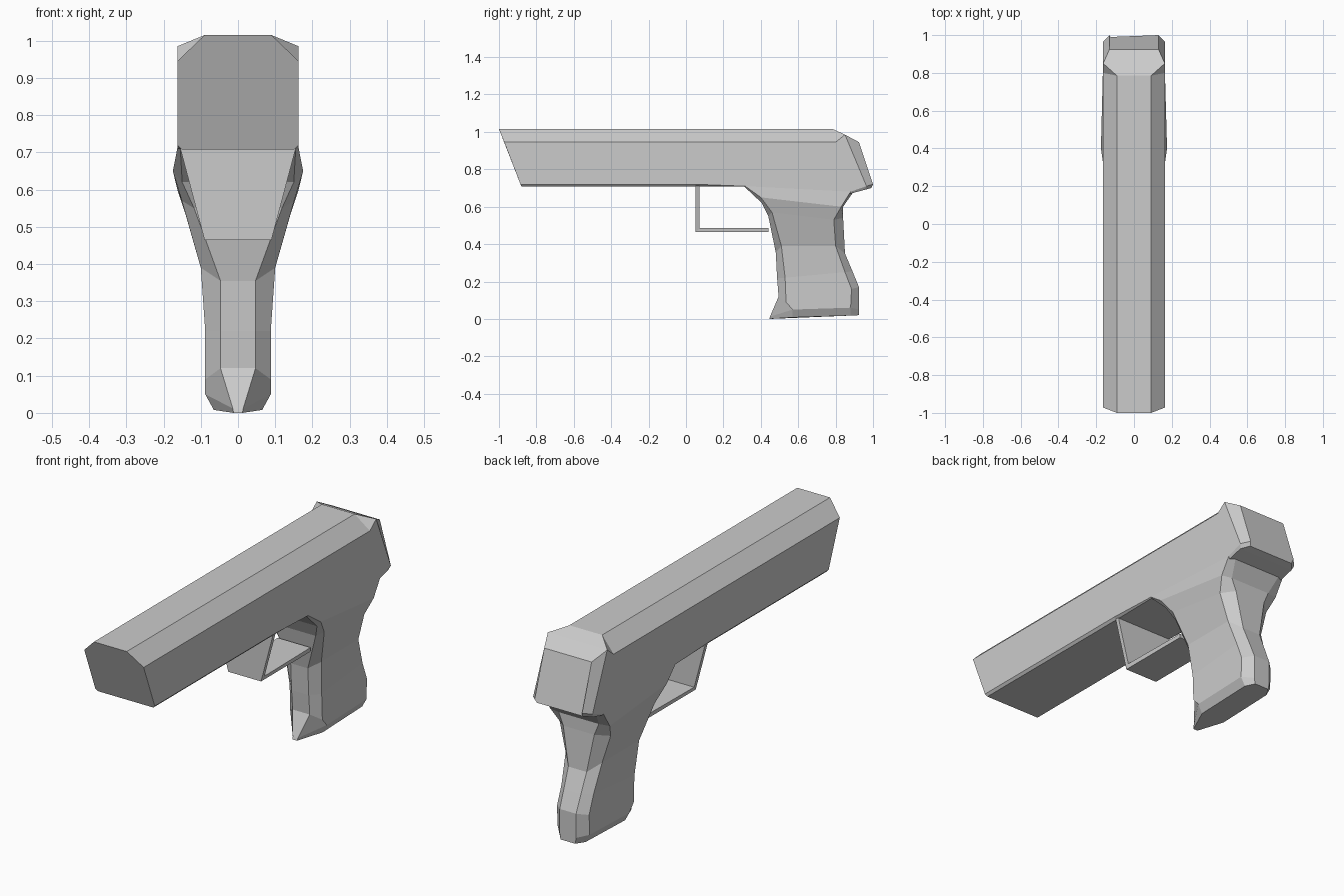
import bpy, bmesh


def loft(name, half_rings):
    """Skin mirrored cross-sections given as their right half, (x, y, z)."""
    bm = bmesh.new()
    rings = []
    for half in half_rings:
        full = list(half) + [(-x, y, z) for x, y, z in reversed(half)]
        rings.append([bm.verts.new(p) for p in full])
    n = len(rings[0])
    for a, b in zip(rings, rings[1:]):
        for i in range(n):
            j = (i + 1) % n
            bm.faces.new((a[i], a[j], b[j], b[i]))
    bm.faces.new(rings[0])
    bm.faces.new(rings[-1])
    bmesh.ops.remove_doubles(bm, verts=bm.verts, dist=0.0005)
    bmesh.ops.recalc_face_normals(bm, faces=bm.faces)
    mesh = bpy.data.meshes.new(name)
    bm.to_mesh(mesh)
    bm.free()
    obj = bpy.data.objects.new(name, mesh)
    bpy.context.collection.objects.link(obj)
    return obj


# Slide: slanted muzzle, chamfered top, faceted rear cap
loft("slide", [
    [(.09, -1, 1.015), (.163, -.972, .945), (.163, -.885, .72), (.152, -.88, .708)],
    [(.09, .05, 1.015), (.163, .05, .945), (.163, .05, .72), (.152, .05, .708)],
    [(.09, .31, 1.015), (.163, .31, .945), (.163, .31, .71), (.155, .31, .708)],
    [(.09, .785, 1.015), (.163, .80, .945), (.163, .88, .68), (.155, .88, .67)],
    [(.163, .85, .985), (.163, .85, .985), (.163, .965, .71), (.155, .955, .69)],
    [(.13, .925, .945), (.13, .925, .945), (.13, 1.0, .72), (.125, .99, .70)],
])

# Grip: tapered octagonal handle, half sections run front to rear
loft("grip", [
    [(.155, .31, .709), (.163, .315, .711), (.163, .88, .68), (.13, .89, .672)],
    [(.15, .405, .62), (.175, .40, .65), (.163, .83, .60), (.11, .84, .60)],
    [(.118, .44, .55), (.151, .46, .57), (.14, .79, .53), (.085, .84, .54)],
    [(.047, .48, .355), (.10, .51, .39), (.10, .80, .39), (.05, .85, .35)],
    [(.047, .487, .22), (.088, .53, .22), (.088, .85, .25), (.047, .89, .255)],
    [(.047, .495, .12), (.088, .535, .09), (.088, .885, .16), (.045, .925, .17)],
    [(.014, .449, .012), (.088, .57, .05), (.088, .88, .06), (.045, .925, .05)],
    [(.012, .445, .0), (.065, .57, .008), (.065, .88, .018), (.04, .925, .02)],
])

# Trigger guard: tapered front plate bending into a flat lower plate
loft("trigger_guard", [
    [(.155, .052, .71), (.155, .072, .71)],
    [(.09, .052, .465), (.095, .072, .485)],
    [(.09, .44, .465), (.09, .44, .485)],
])
